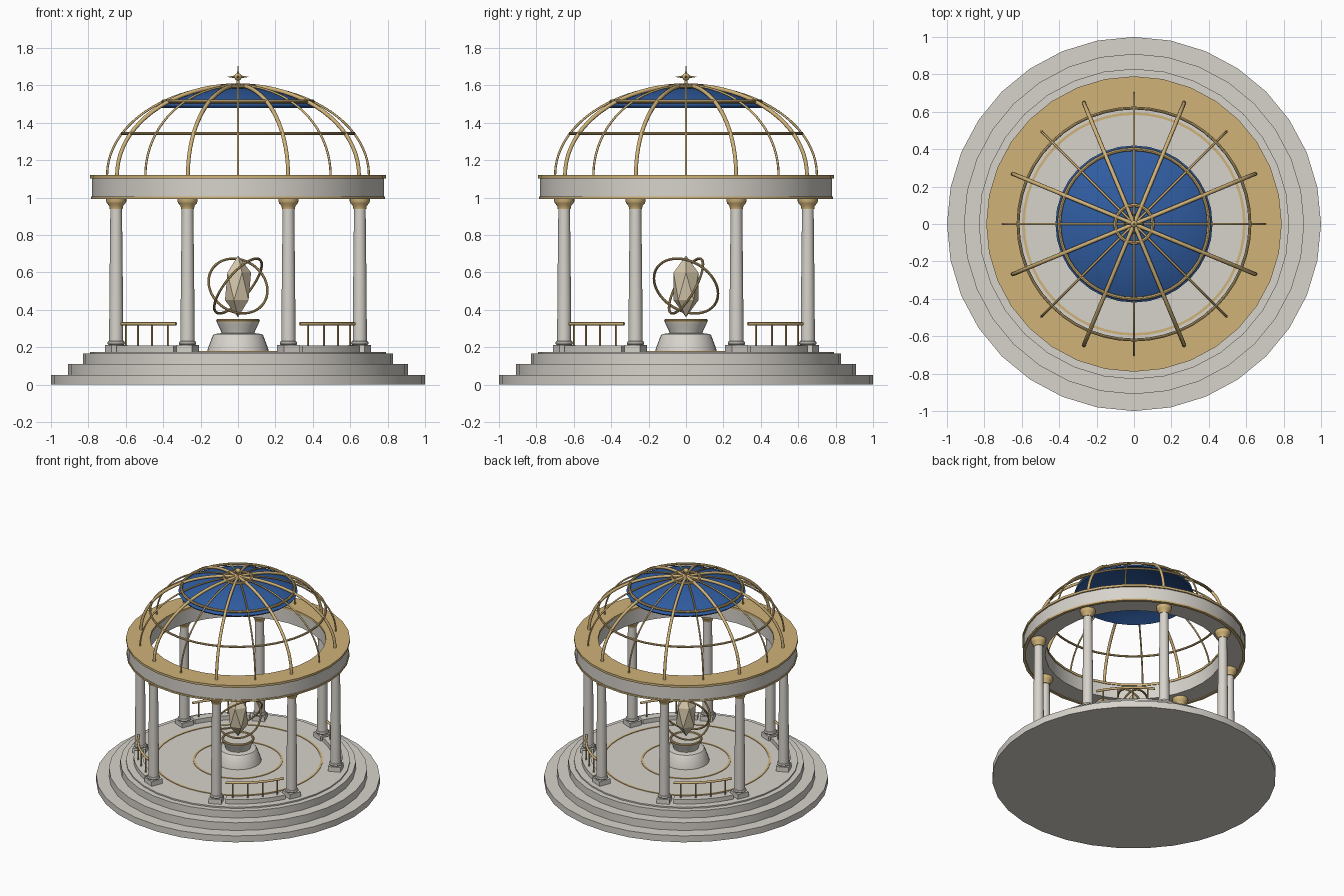
import bpy, bmesh, math
from math import pi, sin, cos, radians
from mathutils import Vector, Matrix

if "Cube" in bpy.data.objects:
    bpy.data.objects.remove(bpy.data.objects["Cube"])


def material(name, rgb):
    m = bpy.data.materials.new(name)
    m.use_nodes = True
    m.diffuse_color = (*rgb, 1)
    m.node_tree.nodes["Principled BSDF"].inputs["Base Color"].default_value = (*rgb, 1)
    return m


MARBLE = material("pale marble", (0.68, 0.65, 0.60))
GOLD = material("antique gold", (0.63, 0.45, 0.19))
BLUE = material("deep blue", (0.03, 0.11, 0.36))
CRYSTAL = material("beige crystal", (0.66, 0.57, 0.40))


def add(name, bm, mat, smooth=True):
    """Turn a bmesh into a finished object."""
    bmesh.ops.remove_doubles(bm, verts=bm.verts, dist=1e-5)
    bmesh.ops.recalc_face_normals(bm, faces=bm.faces)
    me = bpy.data.meshes.new(name)
    bm.to_mesh(me)
    bm.free()
    ob = bpy.data.objects.new(name, me)
    bpy.context.collection.objects.link(ob)
    me.materials.append(mat)
    if smooth:
        bpy.ops.object.select_all(action='DESELECT')
        ob.select_set(True)
        bpy.context.view_layer.objects.active = ob
        bpy.ops.object.shade_smooth_by_angle(angle=radians(35))
    return ob


def lathe(name, profile, mat, sides=32, closed=False, centre=(0, 0), arc=None):
    """Revolve (radius, z) points; arc gives start and end angles for a partial sweep."""
    bm = bmesh.new()
    a0, a1 = arc or (0, 2 * pi)
    rows = []
    for i in range(sides + 1):
        a = a0 + (a1 - a0) * i / sides
        rows.append([bm.verts.new((centre[0] + r * cos(a), centre[1] + r * sin(a), z))
                     for r, z in profile])
    n = len(profile)
    for p, q in zip(rows, rows[1:]):
        for j in range(n if closed else n - 1):
            k = (j + 1) % n
            loop = [p[j], q[j], q[k], p[k]]
            if profile[j][0] == 0:
                loop.pop(1)
            elif profile[k][0] == 0:
                loop.pop(2)
            bm.faces.new(loop)
    if arc:
        bm.faces.new(rows[0])
        bm.faces.new(rows[-1])
    return add(name, bm, mat)


def band(name, r0, r1, z0, z1, mat, **kw):
    """Ring of rectangular section."""
    return lathe(name, [(r0, z0), (r1, z0), (r1, z1), (r0, z1)], mat, closed=True, **kw)


def hoop(name, radius, z, tube, mat=GOLD, sides=48, centre=(0, 0)):
    """Round-section ring lying flat."""
    pts = [(radius + tube * cos(t * pi / 4), z + tube * sin(t * pi / 4)) for t in range(8)]
    return lathe(name, pts, mat, sides, closed=True, centre=centre)


def rod(name, points, radius, mat=GOLD):
    """Round bar along a path."""
    cu = bpy.data.curves.new(name, 'CURVE')
    cu.dimensions = '3D'
    cu.bevel_depth = radius
    cu.bevel_resolution = 2
    cu.use_fill_caps = True
    sp = cu.splines.new('POLY')
    sp.points.add(len(points) - 1)
    for p, co in zip(sp.points, points):
        p.co = (*co, 1)
    cu.materials.append(mat)
    ob = bpy.data.objects.new(name, cu)
    bpy.context.collection.objects.link(ob)
    return ob


def polar(r, a, z):
    return Vector((r * cos(a), r * sin(a), z))


# Stepped base and floor inlays
FLOOR = 0.175
for i, (r, z0, z1) in enumerate([(1, 0, 0.05), (0.91, 0.05, 0.11), (0.83, 0.11, 0.165), (0.79, 0.165, FLOOR)]):
    lathe(f"base_step_{i + 1}", [(0, z0), (r, z0), (r, z1), (0, z1)], MARBLE)
for name, r in (("inner", 0.31), ("outer", 0.59)):
    band(f"{name}_floor_inlay", r - 0.007, r + 0.007, FLOOR - 0.005, FLOOR + 0.004, GOLD, sides=48)

# Columns with plinth, base moulding, shaft and capital
COL_R = 0.705
for i in range(8):
    a = radians(22.5 + 45 * i)
    c = polar(COL_R, a, 0)
    bm = bmesh.new()
    bmesh.ops.create_cube(bm, size=1, matrix=Matrix.Translation((c.x, c.y, 0.192)) @ Matrix.Rotation(a, 4, 'Z')
                          @ Matrix.Diagonal((0.092, 0.092, 0.038, 1)))
    add(f"column_plinth_{i + 1}", bm, MARBLE, smooth=False)
    hoop(f"column_base_{i + 1}", 0.035, 0.222, 0.012, MARBLE, 20, (c.x, c.y))
    lathe(f"column_shaft_{i + 1}", [(0, 0.21), (0.038, 0.21), (0.036, 0.5), (0.031, 0.95), (0, 0.95)],
          MARBLE, 20, centre=(c.x, c.y))
    lathe(f"column_capital_{i + 1}", [(0, 0.94), (0.035, 0.94), (0.037, 0.955), (0.05, 0.97),
                                      (0.054, 0.98), (0.054, 0.998), (0, 0.998)], GOLD, 20, centre=(c.x, c.y))

# Ring beam with gold trims
band("ring_beam", 0.625, 0.78, 0.998, 1.105, MARBLE)
band("beam_lower_trim", 0.765, 0.786, 0.992, 1.005, GOLD)
band("beam_top_plate", 0.62, 0.79, 1.103, 1.12, GOLD)

# Dome ribs, alternating heavy and light, with hoops
DOME_R, DOME_H, DOME_Z = 0.70, 0.48, 1.12


def dome(r, a=0):
    return polar(r, a, DOME_Z + DOME_H * math.sqrt(max(0, 1 - (r / DOME_R) ** 2)))


for i in range(16):
    path = [dome(DOME_R * cos(t * pi / 40), i * pi / 8) for t in range(21)]
    rod(f"dome_rib_{i + 1}", path, 0.011 if i % 2 else 0.006)
for name, r, tube in (("lower", 0.62, 0.008), ("middle", 0.40, 0.010), ("crown", 0.10, 0.010)):
    hoop(f"{name}_dome_hoop", r, dome(r).z, tube)

# Blue cap sheet under the ribs
outer = [(0.42 * t / 8, 1.12 + 0.468 * math.sqrt(1 - (0.42 * t / 8 / 0.685) ** 2)) for t in range(9)]
inner = [(r * 0.985, z - 0.01) for r, z in reversed(outer)]
lathe("dome_cap", outer + inner, BLUE)

# Finial star
lathe("finial_ball", [(0.02 * sin(t * pi / 8), 1.645 - 0.02 * cos(t * pi / 8)) if 0 < t < 8
                      else (0, 1.645 + (0.02 if t else -0.02)) for t in range(9)], GOLD, 16)
lathe("finial_spike", [(0, 1.59), (0.009, 1.595), (0.006, 1.65), (0, 1.72)], GOLD, 12)
for i in range(4):
    bm = bmesh.new()
    turn = Matrix.Rotation(i * pi / 2, 4, 'Z') @ Matrix.Translation((0.03, 0, 1.645)) @ Matrix.Rotation(pi / 2, 4, 'Y')
    bmesh.ops.create_cone(bm, cap_ends=True, segments=8, radius1=0.009, radius2=0.001, depth=0.05, matrix=turn)
    add(f"finial_point_{i + 1}", bm, GOLD)

# Curbs and railings on the four diagonals
for i in range(4):
    mid = radians(45 + 90 * i)
    half = radians(17)
    band(f"railing_curb_{i + 1}", 0.67, 0.735, FLOOR, 0.208, MARBLE, sides=8, arc=(mid - half, mid + half))
    rod(f"handrail_{i + 1}", [polar(COL_R, mid + half * t / 5, 0.325) for t in range(-5, 6)], 0.009)
    for j in range(4):
        a = mid + radians(-13 + j * 26 / 3)
        rod(f"railing_post_{i + 1}_{j + 1}", [polar(COL_R, a, 0.2), polar(COL_R, a, 0.325)], 0.005)

# Central pedestal
lathe("pedestal", [(0, FLOOR), (0.165, FLOOR), (0.162, 0.19), (0.135, 0.262), (0.128, 0.27), (0.088, 0.275),
                   (0.092, 0.29), (0.108, 0.32), (0.115, 0.342), (0, 0.342)], MARBLE)
hoop("pedestal_rim", 0.108, 0.342, 0.009)

# Floating faceted crystal
bm = bmesh.new()
bmesh.ops.create_icosphere(bm, subdivisions=1, radius=1, matrix=Matrix.Translation((0, 0, 0.525))
                           @ Matrix.Diagonal((0.078, 0.078, 0.165, 1)))
add("crystal", bm, CRYSTAL, smooth=False)

# Two tilted orbit rings
for i, (r, normal) in enumerate([(0.165, (-0.3, 0.83, -0.46)), (0.183, (0.72, -0.35, -0.6))]):
    ring = hoop(f"orbit_ring_{i + 1}", r, 0, 0.007)
    ring.rotation_euler = Vector(normal).to_track_quat('Z', 'Y').to_euler()
    ring.location.z = 0.527
